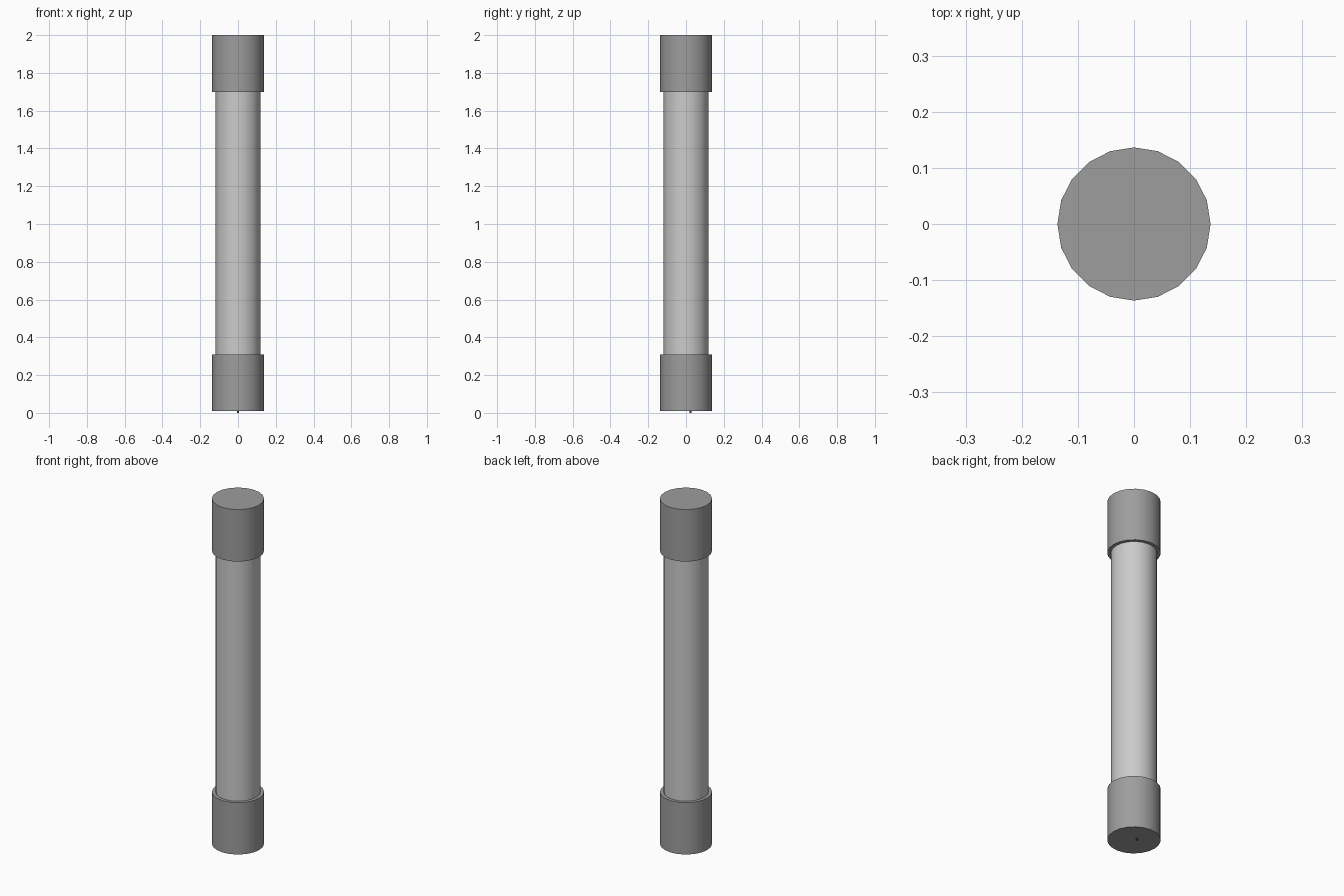
import bpy
import math

if "Cube" in bpy.data.objects:
    bpy.data.objects.remove(bpy.data.objects["Cube"])


def grey(name, value):
    mat = bpy.data.materials.new(name)
    mat.diffuse_color = (value, value, value, 1.0)
    mat.use_nodes = True
    mat.node_tree.nodes["Principled BSDF"].inputs["Base Color"].default_value = mat.diffuse_color
    return mat


def cylinder(name, mat, radius, z0, z1, sides=20, y=0.0):
    """Upright cylinder with smooth walls and crisp rims, spanning z0 to z1."""
    bpy.ops.mesh.primitive_cylinder_add(
        vertices=sides, radius=radius, depth=z1 - z0, location=(0, y, (z0 + z1) / 2))
    obj = bpy.context.object
    obj.name = name
    obj.data.materials.append(mat)
    bpy.ops.object.shade_smooth_by_angle(angle=math.radians(40))
    return obj


tube_grey = grey("tube_grey", 0.56)
cap_grey = grey("cap_grey", 0.34)
wire_grey = grey("wire_grey", 0.1)

# Long tube between the two caps, seated inside them
cylinder("tube", tube_grey, 0.118, 0.16, 1.85)

# Matching end caps
for name, z0, z1 in (("bottom_cap", 0.011, 0.31), ("top_cap", 1.70, 2.0)):
    cylinder(name, cap_grey, 0.1365, z0, z1)

# Thin inner wire whose tip pokes out under the bottom cap
cylinder("wire", wire_grey, 0.005, 0.0, 1.9, sides=8, y=0.024)
